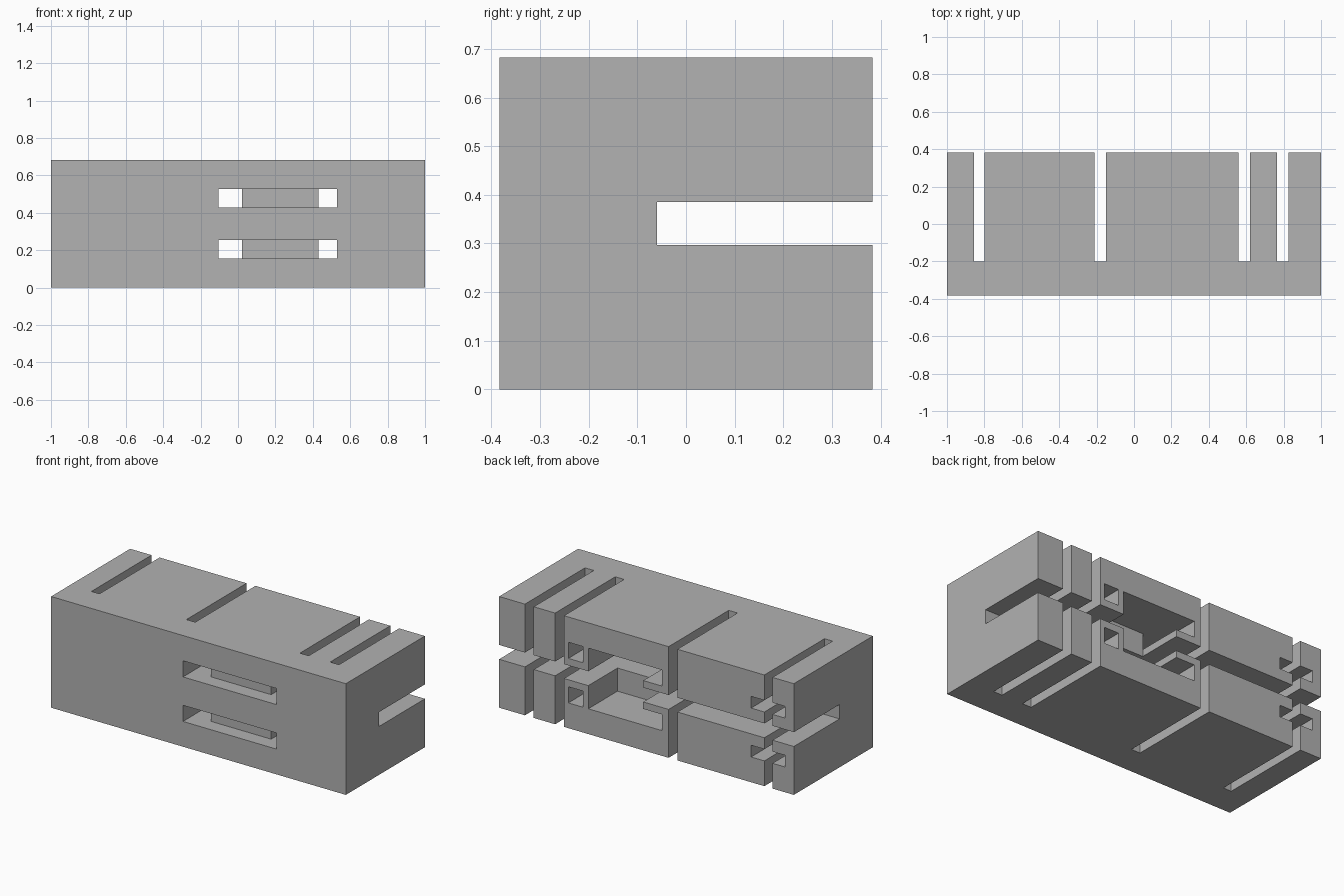
import bpy

old = bpy.data.objects.get("Cube")
if old:
    bpy.data.objects.remove(old, do_unlink=True)

W, D, H = 1.0, 0.383, 0.682   # half width, half depth, height
OUT = 0.1                     # how far cutters run past the block


def box(name, x, y, z):
    """Axis-aligned box from (low, high) ranges."""
    bpy.ops.mesh.primitive_cube_add(size=1)
    ob = bpy.context.object
    ob.name = ob.data.name = name
    for v in ob.data.vertices:
        v.co = [r[0] if c < 0 else r[1] for c, r in zip(v.co, (x, y, z))]
    return ob


block = box("slotted_block", (-W, W), (-D, D), (0, H))


def cut(name, x, y, z):
    cutter = box(name, x, y, z)
    cutter.hide_render = True
    mod = block.modifiers.new(name, "BOOLEAN")
    mod.operation, mod.solver, mod.object = "DIFFERENCE", "EXACT", cutter
    bpy.context.view_layer.objects.active = block
    bpy.ops.object.modifier_apply(modifier=mod.name)
    bpy.data.objects.remove(cutter, do_unlink=True)


def cut_pair(name, x, y, z):
    """Same cut in the upper half and mirrored in the lower half."""
    cut("upper_" + name, x, y, z)
    cut("lower_" + name, x, y, (H - z[1], H - z[0]))


BACK, FRONT = D + OUT, -D - OUT

# Long horizontal slot and the upright slots, open at the back
cut("horizontal_slot", (-W - OUT, W + OUT), (-0.06, BACK), (0.297, 0.385))
for left, right in ((-0.855, -0.8), (-0.21, -0.15), (0.56, 0.62), (0.765, 0.825)):
    cut("upright_slot", (left, right), (-0.2, BACK), (-OUT, H + OUT))

# Front windows, with passages through to the back on both sides
window = (0.428, 0.527)
cut_pair("window", (-0.105, 0.53), (FRONT, -0.293), window)
cut_pair("passage", (-0.105, 0.022), (-0.33, BACK), window)
cut_pair("passage", (0.43, 0.53), (-0.33, BACK), window)

# Rear recess between the passages, opening into the horizontal slot
cut_pair("recess", (0.022, 0.395), (0.1, BACK), (0.36, 0.527))

# Small pockets either side of the end slot
cut_pair("pocket", (-0.94, -0.71), (0.1, BACK), (0.455, 0.527))

# Plain grey, flat faces
grey = bpy.data.materials.new("plain_grey")
grey.use_nodes = True
colour = (0.445, 0.445, 0.445, 1)
grey.diffuse_color = colour
grey.node_tree.nodes["Principled BSDF"].inputs["Base Color"].default_value = colour
block.data.materials.clear()
block.data.materials.append(grey)
for p in block.data.polygons:
    p.material_index = 0
    p.use_smooth = False
